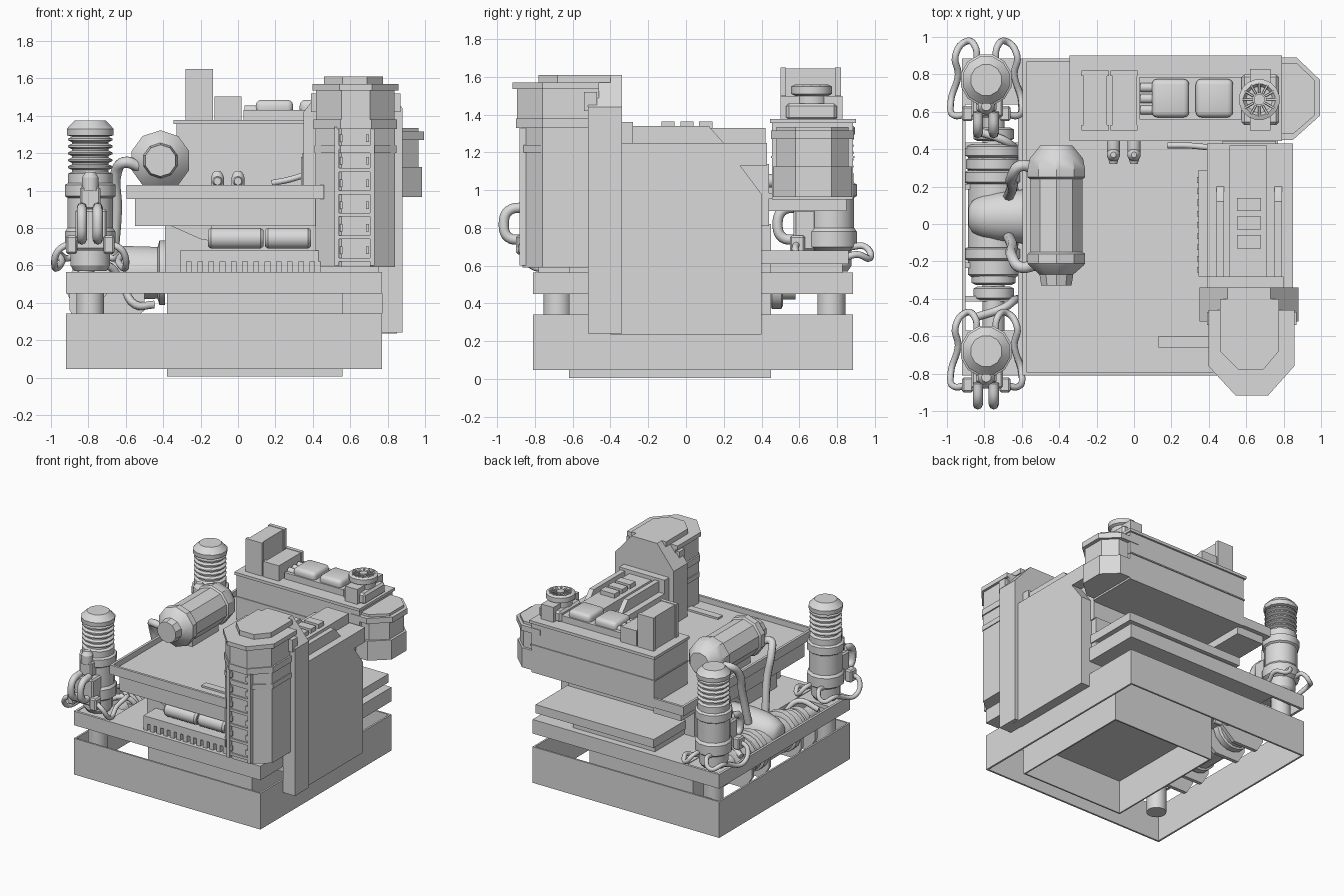
import bpy, bmesh, math
from mathutils import Vector, Matrix

if "Cube" in bpy.data.objects:
    bpy.data.objects.remove(bpy.data.objects["Cube"])

GREY = bpy.data.materials.new("light_grey")
GREY.diffuse_color = (0.7, 0.7, 0.7, 1)
GREY.use_nodes = True
GREY.node_tree.nodes["Principled BSDF"].inputs["Base Color"].default_value = GREY.diffuse_color


def finish(name, bm):
    bmesh.ops.recalc_face_normals(bm, faces=bm.faces[:])
    me = bpy.data.meshes.new(name)
    bm.to_mesh(me)
    bm.free()
    me.materials.append(GREY)
    ob = bpy.data.objects.new(name, me)
    bpy.context.collection.objects.link(ob)
    return ob


def box(name, x0, x1, y0, y1, z0, z1, bevel=0, segs=1):
    bm = bmesh.new()
    mat = Matrix.Translation(((x0 + x1) / 2, (y0 + y1) / 2, (z0 + z1) / 2)) @ Matrix.Diagonal((x1 - x0, y1 - y0, z1 - z0, 1))
    bmesh.ops.create_cube(bm, size=1, matrix=mat)
    if bevel:
        bmesh.ops.bevel(bm, geom=bm.edges[:], offset=bevel, segments=segs, affect='EDGES', profile=0.5)
    return finish(name, bm)


def place(axis, a, b, h):
    return {'x': (h, a, b), 'y': (a, h, b), 'z': (a, b, h)}[axis]


def prism(name, pts, axis, lo, hi):
    bm = bmesh.new()
    f = bm.faces.new([bm.verts.new(place(axis, a, b, lo)) for a, b in pts])
    top = bmesh.ops.extrude_face_region(bm, geom=[f])
    shift = Vector(place(axis, 0, 0, hi - lo))
    bmesh.ops.translate(bm, verts=[v for v in top['geom'] if isinstance(v, bmesh.types.BMVert)], vec=shift)
    return finish(name, bm)


def lathe(name, prof, a, b, axis='z', n=20):
    """Stack of (radius, position) rings around an axis, closed at both ends."""
    bm = bmesh.new()
    rings = []
    for r, h in prof:
        rings.append([bm.verts.new(place(axis, a + r * math.cos((i + .5) * math.tau / n),
                                         b + r * math.sin((i + .5) * math.tau / n), h)) for i in range(n)])
    for p, q in zip(rings, rings[1:]):
        for i in range(n):
            bm.faces.new((p[i], p[(i + 1) % n], q[(i + 1) % n], q[i]))
    bm.faces.new(rings[0])
    bm.faces.new(rings[-1])
    return finish(name, bm)


def hose(name, pts, r):
    cu = bpy.data.curves.new(name, 'CURVE')
    cu.dimensions = '3D'
    cu.bevel_depth, cu.bevel_resolution, cu.resolution_u = r, 2, 5
    cu.use_fill_caps = True
    sp = cu.splines.new('BEZIER')
    sp.bezier_points.add(len(pts) - 1)
    for bp, p in zip(sp.bezier_points, pts):
        bp.co = p
        bp.handle_left_type = bp.handle_right_type = 'AUTO'
    cu.materials.append(GREY)
    ob = bpy.data.objects.new(name, cu)
    bpy.context.collection.objects.link(ob)


def frame(name, x0, x1, y0, y1, z0, z1, t):
    box(name + "_left", x0, x0 + t, y0, y1, z0, z1)
    box(name + "_right", x1 - t, x1, y0, y1, z0, z1)
    box(name + "_front", x0 + t, x1 - t, y0, y0 + t, z0, z1)
    box(name + "_back", x0 + t, x1 - t, y1 - t, y1, z0, z1)


# base skirt, hollow foot and core
frame("base_wall", -.92, .77, -.81, .885, .047, .342, .015)
frame("foot_wall", -.38, .56, -.62, .45, .005, .28, .012)
box("core_lower", -.38, .56, -.62, .45, .28, .45)
box("core_upper", -.39, .75, -.62, .45, .565, .82)

# middle slab with an open machinery bay on the left
box("middle_slab", -.6, .77, -.81, .885, .45, .565)
frame("bay_wall", -.92, -.6, -.81, .885, .45, .565, .02)
for y in (-.68, .77):
    box("bay_corner_plate", -.91, -.6, y - .13, y + .11, .53, .56)
    lathe("bay_post", [(.075, .2), (.075, .54)], -.79, y)

# stepped ledge with teeth
box("ledge_inset", -.3, .44, -.74, .83, .565, .61)
box("ledge", -.31, .76, -.74, .86, .61, .68)
box("ledge_lip", -.31, .43, -.78, -.74, .62, .68)
for i in range(13):
    x = -.31 + i * .06
    box("ledge_tooth", x, x + .035, -.78, -.73, .565, .62)
for x0, x1 in ((-.16, .135), (.145, .39)):
    lathe("front_canister", [(.045, x0), (.057, x0 + .015), (.057, x1 - .015), (.045, x1)], -.69, .745, 'x', 16)
prism("canister_bracket", [(-.38, .82), (-.14, .82), (-.14, .73), (-.2, .74)], 'y', -.66, -.62)

# machinery in the bay: domed vessel crossing a lengthwise shaft with rings
lathe("bay_dome", [(.05, -.885), (.085, -.865), (.115, -.81), (.135, -.73), (.145, -.6), (.14, -.43), (.175, -.42), (.175, -.39)],
      .04, .56, 'x', 20)
lathe("bay_tank", [(.1, -.3), (.14, -.27), (.14, .37), (.1, .42)], -.75, .47, 'y', 20)
for y, r in ((-.37, .11), (-.29, .12), (-.16, .165), (.25, .165), (.32, .15), (.39, .155), (.48, .11)):
    lathe("bay_ring", [(r - .02, y - .035), (r, y - .025), (r, y + .025), (r - .02, y + .035)], -.75, .48, 'y', 16)
lathe("bay_shaft", [(.06, -.58), (.06, .58)], -.75, .48, 'y', 16)
for y in (-.4, -.22, .2, .42):
    prism("bay_cradle", [(-.9, .36), (-.84, .26), (-.62, .26), (-.5, .36), (-.5, .46), (-.58, .53), (-.9, .53)],
          'y', y - .015, y + .015)
for y in (-.5, .5):
    hose("bay_hose", [(-.85, y, .55), (-.7, y * .9, .6), (-.62, y * .8, .5), (-.55, y * .85, .39), (-.45, y * .8, .39)], .022)

# upper deck tray
box("tray_body", -.55, .76, -.75, .44, .81, .965)
box("tray_rear_arm", -.55, -.3, .44, .85, .89, .965)
box("tray_floor", -.58, .76, -.79, .46, .955, .985)
box("tray_rear_floor", -.58, -.3, .46, .87, .955, .985)
box("tray_front_rim", -.595, .46, -.81, -.79, .955, 1.03)
box("tray_left_rim", -.595, -.575, -.79, .885, .955, 1.03)
box("tray_back_rim", -.575, -.3, .865, .885, .955, 1.03)
for x in (-.11, 0):
    lathe("deck_peg", [(.036, .46), (.036, .37), (.02, .32)], x, 1.05, 'y', 12)
    lathe("deck_peg_dome", [(.036, .98), (.036, 1.07), (.028, 1.09), (.015, 1.105)], x, .37, 'z', 12)
hose("deck_lever", [(.18, .42, 1.04), (.28, .42, 1.06), (.4, .41, 1.1)], .016)
box("deck_rail", .13, .42, -.66, -.6, .98, 1.0)

# deck tank with pipes
lathe("deck_tank", [(.085, -.33), (.095, -.27), (.155, -.22), (.162, -.21), (.162, -.16), (.148, -.15), (.148, .24), (.162, .25),
                    (.162, .29), (.15, .35), (.09, .42)], -.415, 1.16, 'y', 10)
box("deck_tank_saddle", -.5, -.33, -.12, .22, .98, 1.08)
for y, d in ((.2, 1), (-.12, -1)):
    hose("tank_pipe", [(-.53, y + .1 * d, 1.13), (-.61, y + .11 * d, 1.15), (-.65, y + .06 * d, 1.1),
                       (-.65, y, .9), (-.67, y - .05 * d, .64)], .03)

# back tower
box("back_tower", -.33, .78, .455, .885, .95, 1.36)
box("back_tower_lip", -.345, .79, .445, .9, 1.355, 1.378)
box("back_tower_belt", -.337, .785, .449, .893, 1.17, 1.18)
box("tall_vent", -.27, -.145, .51, .81, 1.37, 1.645)
box("short_vent", -.115, .015, .51, .81, 1.37, 1.5)
for x0, x1, z in ((-.28, -.135, 1.645), (-.125, .02, 1.5)):
    for y in (.5, .79):
        box("vent_end_band", x0, x1, y, y + .03, 1.37, z + .004)
box("pad_plate", .03, .6, .56, .785, 1.37, 1.43)
for x in (.095, .33):
    box("roof_pad", x, x + .2, .57, .775, 1.4, 1.485, .03, 3)
for y in (.61, .67, .73):
    lathe("pad_knob", [(.025, .035), (.025, .1)], y, 1.43, 'x', 12)
box("exhaust_block", .575, .775, .53, .8, 1.37, 1.46, .015)
box("exhaust_block_spine", .62, .73, .5, .83, 1.37, 1.5)
lathe("exhaust_ring", [(.09, 1.46), (.09, 1.5), (.11, 1.51), (.11, 1.55), (.085, 1.56), (.07, 1.54), (.03, 1.54), (.03, 1.56)],
      .67, .665, 'z', 16)
for i in range(12):
    a = i * math.tau / 12
    hose("exhaust_fin", [(.67 + .035 * math.cos(a), .665 + .035 * math.sin(a), 1.55),
                         (.67 + .09 * math.cos(a), .665 + .09 * math.sin(a), 1.555)], .006)

# faceted bay at the back right
def side_bay(name, g, z0, z1):
    prism(name, [(.7, .46 - g), (.85, .46 - g), (.985 + g, .58), (.985 + g, .77), (.87, .88 + g), (.7, .88 + g)], 'z', z0, z1)
side_bay("side_bay_lower", 0, .965, 1.125)
side_bay("side_bay_waist", -.02, 1.125, 1.27)
side_bay("side_bay_lip", .01, 1.27, 1.315)
side_bay("side_bay_cap", -.02, 1.315, 1.335)

# right wall with roof structure
prism("right_wall", [(-.4, .34), (.4, .34), (.4, .98), (.28, 1.14), (.28, 1.25), (-.4, 1.25)], 'x', .45, .85)
box("right_wall_skirt", .77, .85, -.4, .4, .235, .34)
box("right_wall_inner", .47, .76, -.3, .44, .95, 1.14)
prism("roof_slab", [(-.4, 1.13), (.43, 1.13), (.43, 1.25), (-.4, 1.25)], 'x', .39, .85)
prism("roof_spine", [(-.4, 1.2), (.42, 1.2), (.42, 1.33), (-.4, 1.33)], 'x', .51, .71)
for x in (.44, .75):
    prism("roof_rail", [(-.35, 1.2), (.3, 1.2), (.2, 1.25), (.12, 1.34), (-.35, 1.34)], 'x', x, x + .04)
for i in range(3):
    y = -.13 + i * .1
    box("roof_step", .55, .68, y, y + .07, 1.3, 1.365)
box("roof_bridge", .39, .8, -.35, -.28, 1.2, 1.36)
box("wall_radiator", .345, .42, -.28, .29, 1.0, 1.2)
for i in range(9):
    y = -.26 + i * .06
    box("radiator_fin", .338, .35, y, y + .03, 1.02, 1.18)
prism("tall_pillar", [(.35, .98), (.35, 1.42), (.5, 1.61), (.73, 1.61), (.88, 1.44), (.88, .24), (.77, .24), (.77, .56), (.45, .56)],
      'y', -.52, -.34)

# front turret, faceted
def turret(name, g, front, z0, z1):
    prism(name, [(.41 - g, -.46), (.41 - g, -.76), (.55 - g * .5, front), (.71 + g * .5, front), (.845 + g, -.76),
                 (.845 + g, -.46)], 'z', z0, z1)
turret("turret_body", -.005, -.865, .59, 1.33)
turret("turret_collar", .002, -.878, 1.2, 1.24)
turret("turret_shoulder", .005, -.9, 1.33, 1.38)
turret("turret_drum", -.008, -.895, 1.38, 1.535)
turret("turret_lip", .012, -.918, 1.535, 1.57)
prism("turret_cap", [(.46, -.4), (.46, -.68), (.56, -.78), (.69, -.78), (.775, -.68), (.775, -.4)], 'z', 1.57, 1.61)
box("turret_side_clamp", .39, .87, -.54, -.47, 1.42, 1.52)

# ladder panel on the turret
for x in (.515, .705):
    box("ladder_rail", x, x + .025, -.883, -.83, .6, 1.34)
for i in range(6):
    z = .62 + i * .12
    box("ladder_rung", .54, .705, -.876, -.855, z, z + .02)
    for x in (.545, .685):
        box("ladder_bolt", x, x + .015, -.88, -.86, z + .04, z + .08)

# ribbed stacks on the left corners
for y in (-.68, .77):
    prof = [(.09, .57), (.11, .6), (.11, .68), (.14, .7), (.14, .78), (.125, .8), (.125, .96), (.14, .97), (.14, 1.03), (.122, 1.04),
            (.122, 1.09), (.1, 1.1)]
    for i in range(5):
        z = 1.11 + i * .037
        prof += [(.1, z), (.122, z + .01), (.122, z + .02), (.1, z + .03)]
    prof += [(.128, 1.295), (.13, 1.33), (.085, 1.375)]
    lathe("stack", prof, -.79, y, 'z', 12)
    box("stack_gearbox", -.87, -.7, y - .2, y - .08, .68, .9, .012)
    box("stack_valve", -.845, -.735, y - .17, y - .09, .9, 1.02, .01)
    lathe("stack_valve_cap", [(.045, 1.0), (.045, 1.07), (.025, 1.1)], -.79, y - .14, 'z', 12)
    for x in (-.835, -.75):
        hose("stack_loop", [(x, y - .17, .91), (x, y - .26, .89), (x, y - .285, .82), (x, y - .26, .75), (x, y - .17, .74)], .027)
    for s in (-1, 1):
        box("stack_coupling", -.79 + s * .1 - .03, -.79 + s * .1 + .03, y - .22, y - .14, .66, .76, .01)
        hose("stack_hose", [(-.79 + s * .1, y - .18, .72), (-.79 + s * .17, y - .19, .68), (-.79 + s * .19, y - .12, .59),
                            (-.79 + s * .15, y + .03, .62), (-.79 + s * .165, y + .13, .66), (-.79 + s * .11, y + .205, .64),
                            (-.79 + s * .06, y + .18, .7), (-.79 + s * .05, y + .1, .7)], .018)

# shading: smooth round parts, crisp edges
bpy.ops.object.select_all(action='DESELECT')
for ob in bpy.context.scene.objects:
    if ob.type == 'MESH':
        ob.select_set(True)
        bpy.context.view_layer.objects.active = ob
bpy.ops.object.shade_smooth_by_angle(angle=math.radians(32))
